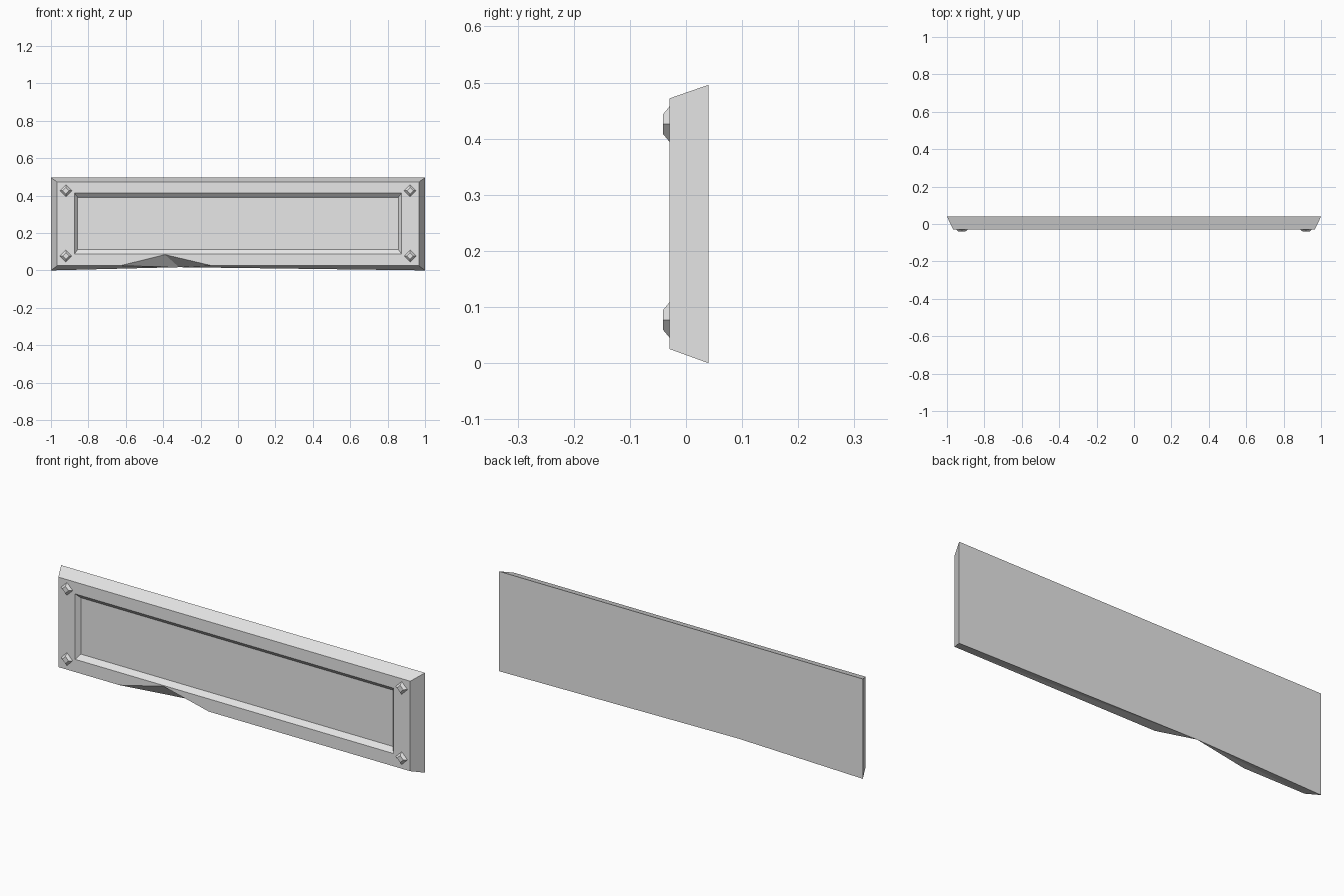
import bpy, bmesh

cube = bpy.data.objects.get("Cube")
if cube:
    bpy.data.objects.remove(cube, do_unlink=True)

grey = bpy.data.materials.new("plain grey")
grey.use_nodes = True
colour = (0.8, 0.8, 0.8, 1)
grey.diffuse_color = colour
grey.node_tree.nodes["Principled BSDF"].inputs["Base Color"].default_value = colour

BACK, FRONT, FLOOR, STUD_TOP = 0.04, -0.029, -0.009, -0.041


def finish(bm, name):
    bmesh.ops.recalc_face_normals(bm, faces=bm.faces)
    mesh = bpy.data.meshes.new(name)
    bm.to_mesh(mesh)
    bm.free()
    mesh.materials.append(grey)
    bpy.context.collection.objects.link(bpy.data.objects.new(name, mesh))


def loop(bm, points, y):
    return [bm.verts.new((x, y, z)) for x, z in points]


def rectangle(half, low, high):
    """Corners: bottom left, bottom right, top right, top left."""
    return [(-half, low), (half, low), (half, high), (-half, high)]


def bridge(bm, a, b):
    for i in range(len(a)):
        j = (i + 1) % len(a)
        bm.faces.new((a[i], a[j], b[j], b[i]))


# Slab with sloped edges, chipped lower edge and a recessed front
bm = bmesh.new()
back = loop(bm, rectangle(1.0, 0.0, 0.496), BACK)
front = loop(bm, rectangle(0.967, 0.025, 0.472), FRONT)
rim = loop(bm, rectangle(0.875, 0.088, 0.413), FRONT)
floor = loop(bm, rectangle(0.857, 0.111, 0.391), FLOOR)
chip = loop(bm, [(-0.63, 0.025), (-0.39, 0.084), (-0.14, 0.025)], FRONT)
dent = bm.verts.new((-0.315, BACK, 0.017))

bm.faces.new([back[0], dent] + back[1:])
for i in (1, 2, 3):
    j = (i + 1) % 4
    bm.faces.new((back[i], back[j], front[j], front[i]))
    bm.faces.new((front[i], front[j], rim[j], rim[i]))
bm.faces.new([front[0]] + chip + [front[1], rim[1], rim[0]])
bridge(bm, rim, floor)
bm.faces.new(floor)

# Underside facets meeting at the dent
under = [back[0], front[0]] + chip + [front[1], back[1]]
for a, b in zip(under, under[1:]):
    bm.faces.new((dent, a, b))
finish(bm, "panel")


# Diamond studs in the four corners
def diamond(cx, cz, r):
    return [(cx - r, cz), (cx, cz - r), (cx + r, cz), (cx, cz + r)]


for side, x in (("right", -0.92), ("left", 0.92)):
    for level, z in (("lower", 0.077), ("upper", 0.426)):
        bm = bmesh.new()
        base = loop(bm, diamond(x, z, 0.032), FRONT)
        top = loop(bm, diamond(x, z, 0.0175), STUD_TOP)
        bridge(bm, base, top)
        bm.faces.new(top)
        bm.faces.new(base)
        finish(bm, f"{level}_{side}_stud")
